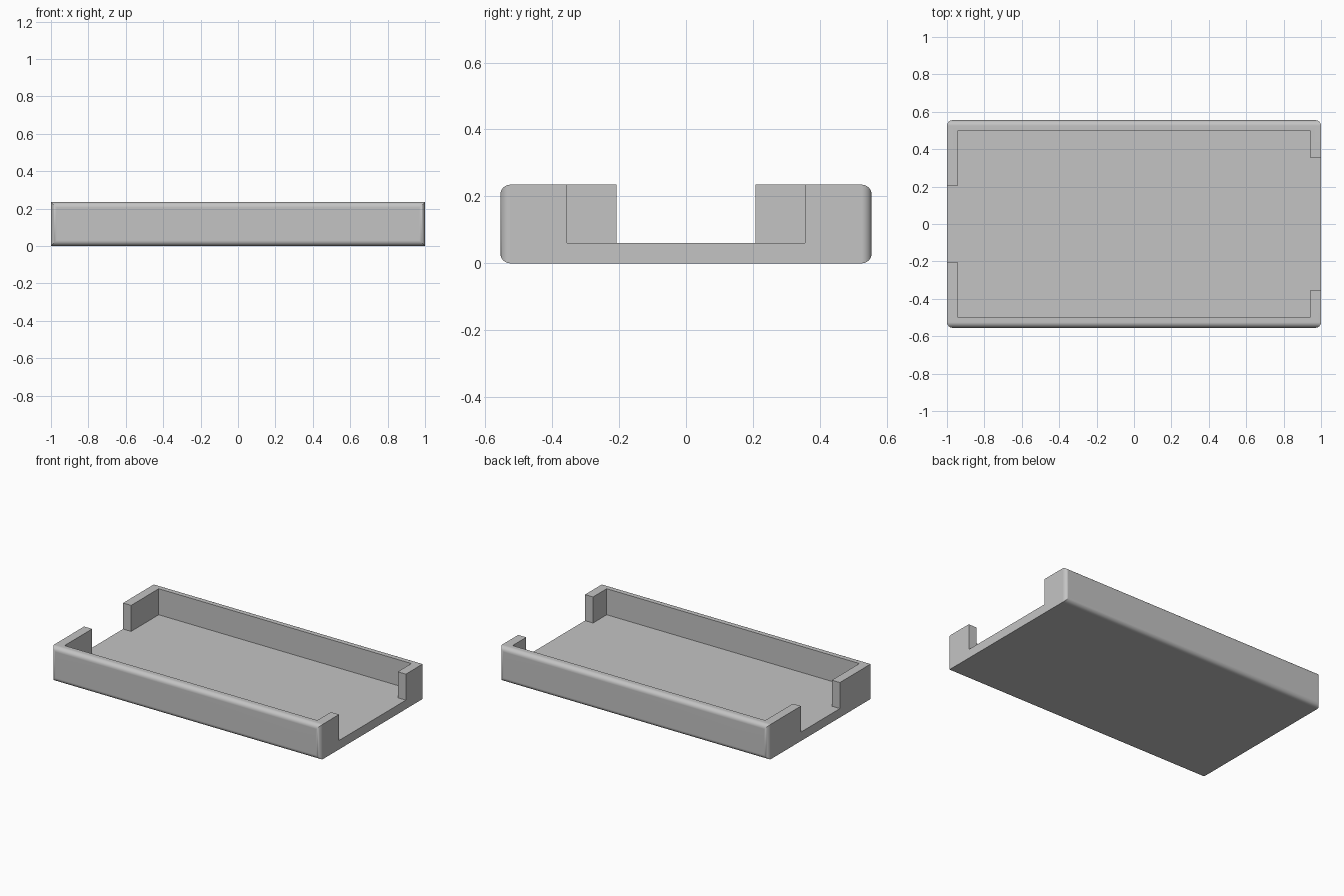
import bpy

if "Cube" in bpy.data.objects:
    bpy.data.objects.remove(bpy.data.objects["Cube"])

W, D, H = 2.0, 1.11, 0.235      # outer size
FLOOR, WALL_X, WALL_Y = 0.06, 0.06, 0.055
RADIUS = 0.03

grey = bpy.data.materials.new("light_grey")
grey.diffuse_color = (0.55, 0.55, 0.55, 1)
grey.use_nodes = True
grey.node_tree.nodes["Principled BSDF"].inputs["Base Color"].default_value = grey.diffuse_color


def box(name, lo, hi):
    bpy.ops.mesh.primitive_cube_add(size=1)
    ob = bpy.context.object
    ob.name = name
    for v in ob.data.vertices:
        v.co = [lo[i] if v.co[i] < 0 else hi[i] for i in range(3)]
    ob.data.materials.append(grey)
    return ob


def apply(ob, mod):
    bpy.context.view_layer.objects.active = ob
    bpy.ops.object.modifier_apply(modifier=mod.name)


def round_edges(ob, axis):
    """Round the four edges running along one axis."""
    me = ob.data
    weight = me.attributes.new("bevel_weight_edge", 'FLOAT', 'EDGE')
    for e in me.edges:
        a, b = (me.vertices[i].co for i in e.vertices)
        weight.data[e.index].value = 1.0 if abs((a - b)[axis]) > 1e-4 else 0.0
    mod = ob.modifiers.new("round", 'BEVEL')
    mod.limit_method = 'WEIGHT'
    mod.width = RADIUS
    mod.segments = 8
    apply(ob, mod)


def combine(ob, other, operation):
    mod = ob.modifiers.new("cut", 'BOOLEAN')
    mod.operation = operation
    mod.solver = 'EXACT'
    mod.object = other
    apply(ob, mod)
    bpy.data.objects.remove(other, do_unlink=True)


# Outer block: rounded along its length and at its upright corners
tray = box("tray", (-W/2, -D/2, 0), (W/2, D/2, H))
round_edges(tray, 0)
corners = box("corner_profile", (-W/2, -D/2, -0.1), (W/2, D/2, H + 0.1))
round_edges(corners, 2)
combine(tray, corners, 'INTERSECT')

# Inner cavity
x, y = W/2 - WALL_X, D/2 - WALL_Y
combine(tray, box("cavity", (-x, -y, FLOOR), (x, y, 0.5)), 'DIFFERENCE')

# End openings: narrow on the left, wide on the right
combine(tray, box("left_opening", (-1.2, -0.207, FLOOR), (-0.5, 0.207, 0.5)), 'DIFFERENCE')
combine(tray, box("right_opening", (0.5, -0.355, FLOOR), (1.2, 0.355, 0.5)), 'DIFFERENCE')

# Smooth rounds, flat walls
bpy.ops.object.select_all(action='DESELECT')
tray.select_set(True)
bpy.context.view_layer.objects.active = tray
bpy.ops.object.shade_smooth_by_angle(angle=0.52)
normals = tray.modifiers.new("flat_walls", 'WEIGHTED_NORMAL')
normals.keep_sharp = True
